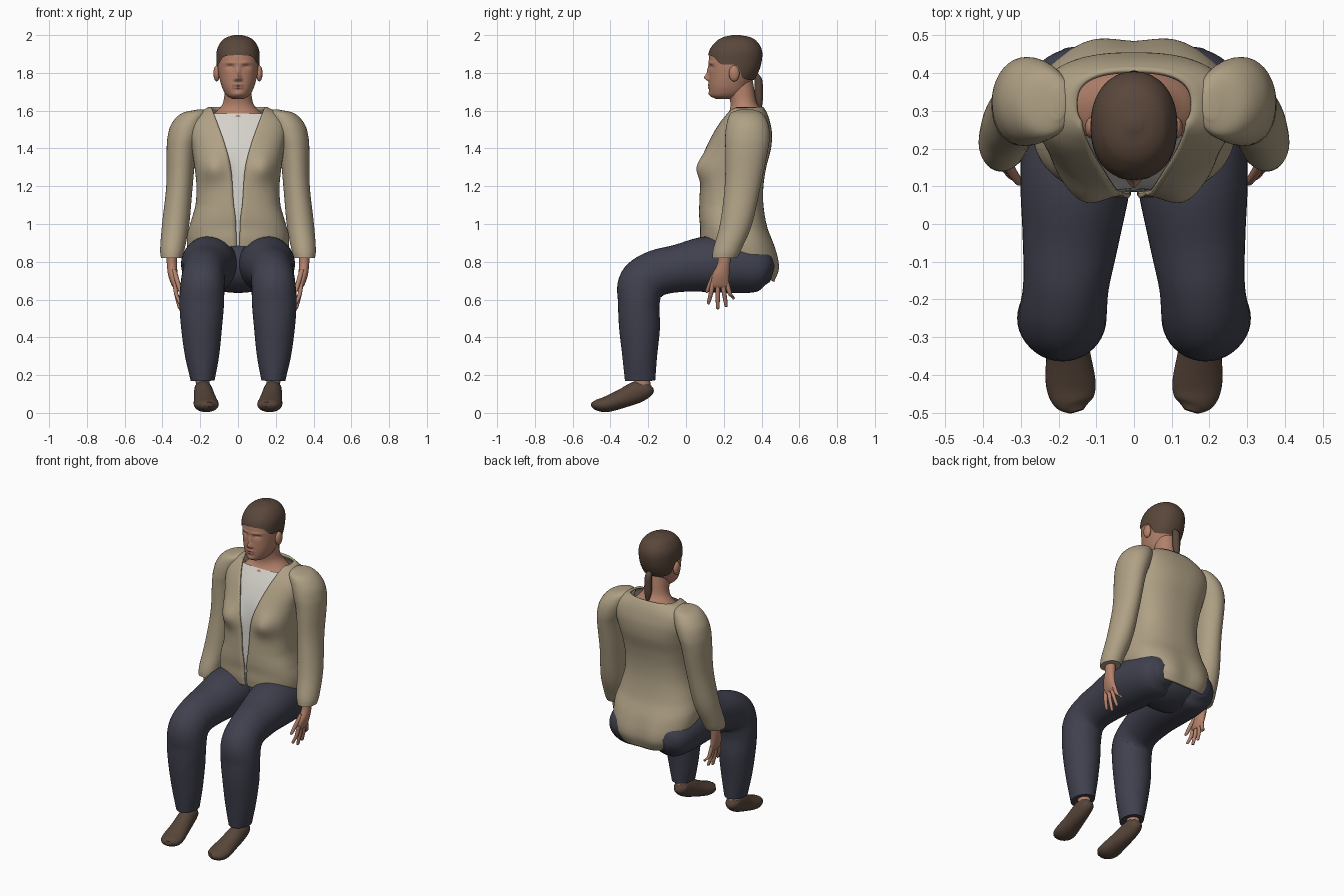
import bpy, bmesh
from math import sin, cos, pi, exp, radians, degrees, asin
from mathutils import Vector, Matrix

if "Cube" in bpy.data.objects:
    bpy.data.objects.remove(bpy.data.objects["Cube"])


def material(name, r, g, b):
    m = bpy.data.materials.new(name)
    m.use_nodes = True
    m.diffuse_color = (r, g, b, 1)
    bsdf = next(n for n in m.node_tree.nodes if n.type == 'BSDF_PRINCIPLED')
    bsdf.inputs["Base Color"].default_value = (r, g, b, 1)
    bsdf.inputs["Roughness"].default_value = 0.8
    return m


SKIN = material("skin", .45, .22, .145)
LIPS = material("lips", .36, .15, .11)
HAIR = material("brown hair", .1, .062, .043)
JACKET = material("beige jacket", .43, .355, .235)
SHIRT = material("pale shirt", .66, .64, .59)
TROUSERS = material("navy trousers", .05, .052, .075)
SHOES = material("brown shoes", .095, .06, .042)


def sample(keys, t):
    """Smooth interpolation of rows whose first entry is the parameter."""
    last = len(keys) - 1
    i = 0
    while i < last - 1 and keys[i + 1][0] <= t:
        i += 1
    a, b = keys[i], keys[i + 1]
    h = b[0] - a[0]
    s = min(max((t - a[0]) / h, 0), 1)

    def slope(k, c):
        p, q = keys[max(k - 1, 0)], keys[min(k + 1, last)]
        return (q[c] - p[c]) / (q[0] - p[0]) * h

    out = []
    for c in range(1, len(a)):
        d = b[c] - a[c]
        m, n = slope(i, c), slope(i + 1, c)
        out.append(a[c] + s * (m + s * (3 * d - 2 * m - n + s * (m + n - 2 * d))))
    return out


def finish(bm, name, mats):
    mesh = bpy.data.meshes.new(name)
    bm.to_mesh(mesh)
    bm.free()
    for m in mats:
        mesh.materials.append(m)
    ob = bpy.data.objects.new(name, mesh)
    bpy.context.collection.objects.link(ob)
    bpy.ops.object.select_all(action='DESELECT')
    ob.select_set(True)
    bpy.context.view_layer.objects.active = ob
    bpy.ops.object.shade_smooth_by_angle(angle=radians(50))
    return ob


def grid(name, fn, cols, rows, mats, wrap=True, bottom=True, top=True, rule=None):
    """Skin of quads through fn(u, v), u running around and v along."""
    bm = bmesh.new()
    n = cols if wrap else cols + 1
    vs = [[bm.verts.new(fn(i / cols, j / rows)) for i in range(n)] for j in range(rows + 1)]
    for j in range(rows):
        for i in range(cols):
            k = (i + 1) % n
            f = bm.faces.new((vs[j][i], vs[j][k], vs[j + 1][k], vs[j + 1][i]))
            if rule and rule(f.calc_center_median()):
                f.material_index = 1
    if wrap and bottom:
        bm.faces.new(vs[0][::-1])
    if wrap and top:
        bm.faces.new(vs[-1])
    if wrap and bottom and top:
        bmesh.ops.recalc_face_normals(bm, faces=bm.faces)
    return finish(bm, name, mats)


def loft(name, path, mat, cols=28, rows=40, flat=False, side=1):
    """Tube through rows of x, y, z and two radii; flat keeps rings level."""
    keys = [(i, *p) for i, p in enumerate(path)]
    end = len(path) - 1

    def fn(u, v):
        t = v * end
        x, y, z, rx, ry = sample(keys, t)
        across, deep = Vector((1, 0, 0)), Vector((0, 1, 0))
        if not flat:
            p = Vector(sample(keys, max(t - .1, 0))[:3])
            q = Vector(sample(keys, min(t + .1, end))[:3])
            d = (q - p).normalized()
            across = (across - d * d.x).normalized()
            deep = d.cross(across)
        a = 2 * pi * u
        p = Vector((x, y, z)) + across * rx * cos(a) + deep * ry * sin(a)
        p.x *= side
        return p

    return grid(name, fn, cols, rows, [mat])


def ball(name, centre, radii, mat):
    bm = bmesh.new()
    bmesh.ops.create_uvsphere(bm, u_segments=32, v_segments=20, radius=1,
                              matrix=Matrix.LocRotScale(Vector(centre), None, Vector(radii)))
    return finish(bm, name, [mat])


def power(v, p):
    return abs(v) ** p * (1 if v >= 0 else -1)


def surface(keys, z, a, p, off=0, front=(), back=()):
    """Level section (front y, back y, half width) with soft mirrored bumps."""
    f, b, w = sample(keys, z)
    x = (w + off) * power(sin(a), p)
    y = (f + b) / 2 - ((b - f) / 2 + off) * power(cos(a), p)
    bumps, sign = (front, -1) if cos(a) > 0 else (back, 1)
    fade = min(1, 2 * abs(cos(a)))
    for bx, bz, sx, sz, amp in bumps:
        y += sign * fade * amp * exp(-((abs(x) - bx) / sx) ** 2 - ((z - bz) / sz) ** 2)
    return Vector((x, y, z))


# Torso, shared by the jacket and the shirt
torso = [(.7, .08, .465, .235), (.78, .075, .483, .265), (.88, .075, .468, .27),
         (.98, .07, .43, .25), (1.1, .07, .41, .225), (1.2, .075, .41, .22),
         (1.3, .085, .425, .23), (1.4, .105, .45, .245), (1.48, .14, .455, .26),
         (1.54, .175, .445, .255), (1.585, .205, .43, .215), (1.62, .225, .41, .155)]
bust = [(.135, 1.3, .075, .075, .045)]
seat = [(.11, .79, .08, .1, .015)]
opening = [(.7, .008), (.95, .012), (1.13, .025), (1.3, .038), (1.44, .075), (1.62, .142)]


def torso_point(z, a, off=0):
    p = surface(torso, z, a, .8, off, bust, seat)
    if z < 1.1:  # slanted hem, lower at the back
        hem = .88 - .48 * (p.y - .08)
        p.z = 1.1 - (1.1 - hem) * (1.1 - z) / .4
    return p


def jacket_point(u, v):
    z = .7 + .92 * v
    gap, width = sample(opening, z)[0], sample(torso, z)[2]
    start = asin(min(1, gap / width) ** (1 / .8))
    return torso_point(z, start + u * 2 * (pi - start))


jacket = grid("jacket_body", jacket_point, 96, 72, [JACKET], wrap=False)
shell = jacket.modifiers.new("thickness", 'SOLIDIFY')
shell.thickness, shell.offset = .012, -1

grid("shirt", lambda u, v: torso_point(.72 + .865 * v, (u - .5) * 2.8, -.016),
     48, 60, [SHIRT], wrap=False)

# Neck and upper chest
neck = [(1.5, .19, .42, .19), (1.56, .205, .415, .155), (1.6, .23, .402, .11),
        (1.64, .235, .375, .08), (1.72, .215, .36, .07), (1.78, .2, .35, .07)]
grid("neck", lambda u, v: surface(neck, 1.5 + .28 * v, 2 * pi * u, .95), 40, 24, [SKIN])

# Head with modelled face
skull = [(1.662, .16, .25, .03), (1.675, .135, .29, .055), (1.7, .125, .32, .074),
         (1.74, .122, .34, .09), (1.8, .122, .375, .104), (1.86, .12, .394, .108),
         (1.92, .132, .394, .104), (1.965, .168, .366, .08), (1.985, .205, .33, .05),
         (1.994, .25, .28, .015)]
face = [(0, 1.775, .014, .016, .024), (0, 1.805, .012, .025, .011),
        (.014, 1.766, .009, .008, .008), (.042, 1.83, .02, .013, -.013),
        (.042, 1.825, .013, .007, .006), (.04, 1.853, .03, .008, .005),
        (0, 1.736, .022, .006, .007), (0, 1.721, .02, .006, .007),
        (0, 1.688, .025, .015, .008)]
grid("head", lambda u, v: surface(skull, 1.662 + .332 * v, 2 * pi * u, .93, 0, face),
     128, 80, [SKIN, LIPS],
     rule=lambda c: abs(c.x) < .03 and abs(c.z - 1.728) < .011 and c.y < .16)

# Hair cap follows a hairline that drops behind the ears
hairline = [(0, 1.895), (40, 1.885), (62, 1.847), (95, 1.838), (115, 1.775), (180, 1.76)]


def hair_point(u, v):
    a = 2 * pi * u
    low = sample(hairline, degrees(min(a, 2 * pi - a)))[0]
    p = surface(skull, low + (1.994 - low) * sin(v * pi / 2), a, .93, .007)
    p.z += .006 * v
    return p


grid("hair_cap", hair_point, 96, 32, [HAIR], bottom=False)
loft("ponytail", [(0, .365, 1.8, .012, .012), (0, .383, 1.765, .021, .02),
                  (0, .385, 1.7, .023, .022), (0, .388, 1.65, .02, .018),
                  (0, .392, 1.6, .005, .005)], HAIR, 20, 24, flat=True)

# Hips
ball("trouser_seat", (0, .29, .775), (.255, .17, .14), TROUSERS)

sleeve = [(.2, .32, 1.605, .02, .04), (.23, .32, 1.585, .07, .085),
          (.262, .325, 1.53, .09, .11), (.285, .325, 1.46, .088, .118),
          (.3, .32, 1.38, .078, .112), (.31, .3, 1.2, .07, .095),
          (.33, .265, 1, .072, .085), (.347, .22, .87, .065, .075),
          (.352, .205, .82, .056, .066)]
leg = [(.13, .455, .74, .06, .05), (.135, .4, .755, .125, .115), (.145, .28, .775, .147, .142),
       (.155, .12, .787, .147, .148), (.168, -.04, .765, .128, .126),
       (.18, -.16, .738, .114, .122), (.188, -.235, .68, .116, .125),
       (.192, -.25, .58, .118, .11), (.193, -.246, .45, .108, .108),
       (.19, -.245, .3, .09, .092), (.187, -.243, .17, .063, .08)]
shoe = [(.185, -.185, .145, .02, .02), (.185, -.205, .13, .042, .045),
        (.183, -.26, .11, .05, .058), (.175, -.34, .075, .058, .05),
        (.168, -.42, .046, .066, .042), (.16, -.47, .042, .054, .03),
        (.152, -.497, .045, .02, .012)]
palm = [(.352, .205, .85, .028, .034), (.35, .2, .79, .027, .034), (.345, .185, .73, .025, .044),
        (.335, .18, .68, .018, .048), (.33, .18, .66, .01, .04)]

# Arms, hands, legs and feet on both sides
for label, s in (("left", 1), ("right", -1)):
    loft(label + "_sleeve", sleeve, JACKET, 36, 56, flat=True, side=s)
    loft(label + "_palm", palm, SKIN, 24, 20, flat=True, side=s)
    for finger, y, tip_y, tip_z in (("index", .143, .12, .575), ("middle", .168, .168, .548),
                                    ("ring", .193, .212, .56), ("little", .216, .25, .6)):
        loft(f"{label}_{finger}_finger",
             [(.335, y, .69, .012, .013), (.327, (y + tip_y) / 2, .63, .011, .012),
              (.31, tip_y, tip_z + .01, .009, .009), (.308, tip_y, tip_z, .003, .003)],
             SKIN, 12, 12, flat=True, side=s)
    loft(label + "_thumb", [(.34, .165, .76, .014, .016), (.322, .135, .7, .013, .014),
                            (.306, .112, .645, .01, .01), (.303, .11, .635, .003, .003)],
         SKIN, 12, 12, flat=True, side=s)
    loft(label + "_trouser_leg", leg, TROUSERS, 40, 72, side=s)
    loft(label + "_ankle", [(.188, -.238, .22, .038, .043), (.186, -.225, .12, .036, .04)],
         SKIN, 20, 4, flat=True, side=s)
    loft(label + "_shoe", shoe, SHOES, 28, 36, side=s)
    ball(label + "_ear", (s * .113, .255, 1.797), (.017, .028, .042), SKIN)
